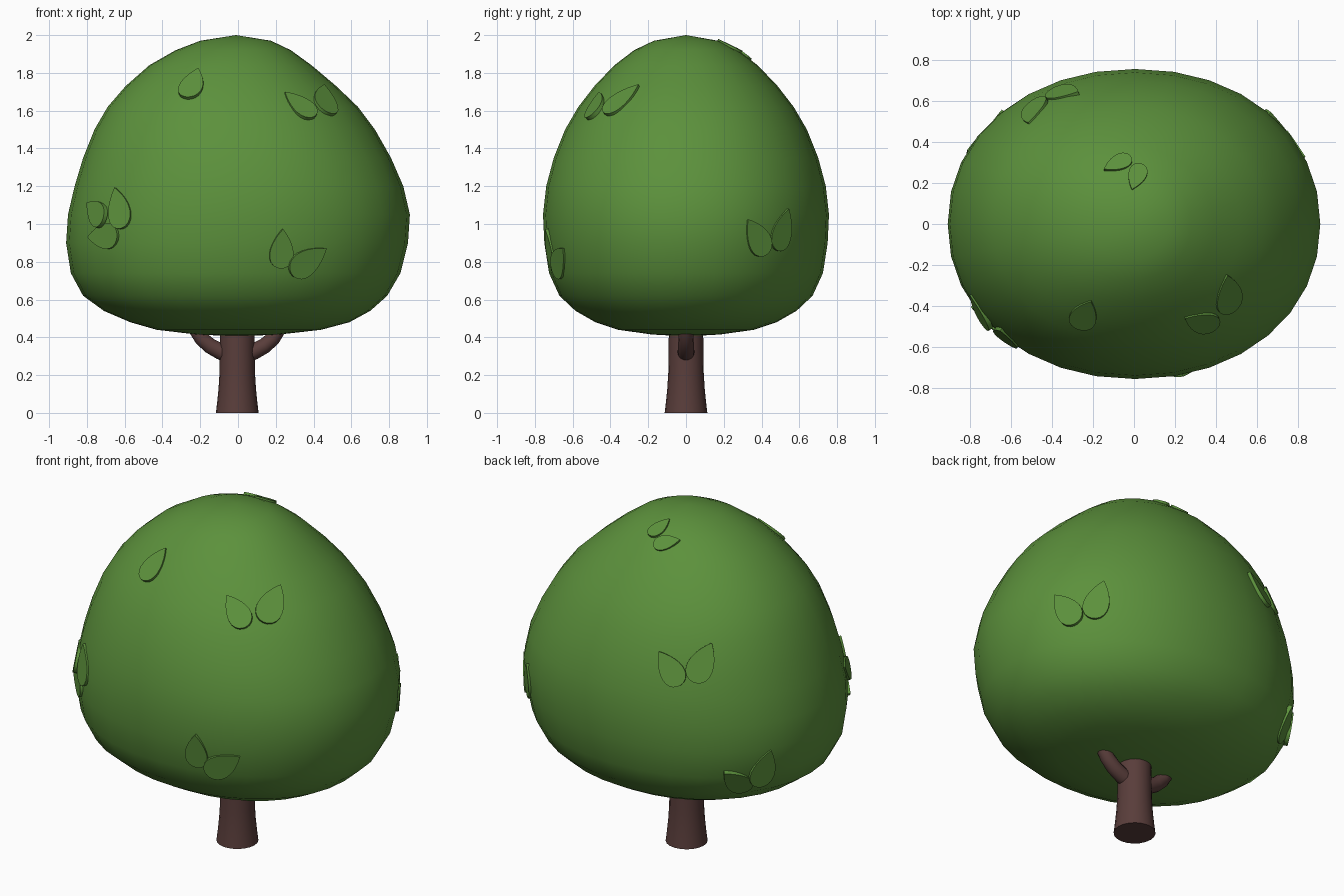
import bpy, bmesh, math
from mathutils import Vector
from mathutils.bvhtree import BVHTree

if "Cube" in bpy.data.objects:
    bpy.data.objects.remove(bpy.data.objects["Cube"])


def material(name, rgb):
    m = bpy.data.materials.new(name)
    m.diffuse_color = (*rgb, 1)
    m.use_nodes = True
    m.node_tree.nodes["Principled BSDF"].inputs["Base Color"].default_value = m.diffuse_color
    return m


GREEN = material("leaf green", (0.107, 0.283, 0.045))
BROWN = material("bark brown", (0.10, 0.047, 0.043))


def add_object(name, bm, mat, angle):
    bmesh.ops.recalc_face_normals(bm, faces=bm.faces)
    me = bpy.data.meshes.new(name)
    bm.to_mesh(me)
    me.materials.append(mat)
    ob = bpy.data.objects.new(name, me)
    bpy.context.collection.objects.link(ob)
    bpy.ops.object.select_all(action='DESELECT')
    ob.select_set(True)
    bpy.context.view_layer.objects.active = ob
    bpy.ops.object.shade_smooth_by_angle(angle=math.radians(angle))
    return ob


def loft(rings, start=None, end=None):
    """Skin closed rings; ends are poles if given, otherwise flat caps."""
    bm = bmesh.new()
    loops = [[bm.verts.new(p) for p in r] for r in rings]
    n = len(loops[0])
    for a, b in zip(loops, loops[1:]):
        for i in range(n):
            j = (i + 1) % n
            bm.faces.new((a[i], a[j], b[j], b[i]))
    for loop, pole in ((loops[0], start), (loops[-1], end)):
        if pole is None:
            bm.faces.new(loop)
        else:
            v = bm.verts.new(pole)
            for i in range(n):
                bm.faces.new((loop[i], loop[(i + 1) % n], v))
    return bm


# Crown: lopsided rounded dome (z, left extent, right extent, depth)
PROFILE = [
    (0.415, .22, .22, .18), (0.44, .43, .44, .36), (0.48, .57, .59, .48),
    (0.54, .71, .70, .585), (0.62, .82, .79, .67), (0.74, .885, .86, .725),
    (0.90, .91, .90, .75), (1.05, .90, .91, .757), (1.20, .865, .875, .74),
    (1.35, .82, .81, .70), (1.50, .76, .725, .64), (1.62, .69, .635, .57),
    (1.73, .595, .52, .485), (1.84, .47, .39, .38), (1.92, .33, .28, .275),
    (1.97, .20, .175, .17)]


def crown_ring(z, left, right, depth, n=32, power=2 / 2.1):
    pts = []
    for i in range(n):
        c, s = math.cos(math.tau * i / n), math.sin(math.tau * i / n)
        c = math.copysign(abs(c) ** power, c)
        s = math.copysign(abs(s) ** power, s)
        pts.append(((right - left) / 2 + c * (right + left) / 2, s * depth, z))
    return pts


crown = loft([crown_ring(*p) for p in PROFILE], (0, 0, 0.405), (-0.01, 0, 2.0))
bmesh.ops.recalc_face_normals(crown, faces=crown.faces)
surface = BVHTree.FromBMesh(crown)
add_object("crown", crown, GREEN, 60)


# Trunk with a flared foot
def circle(centre, radius, u, v, n=20):
    return [Vector(centre) + radius * (math.cos(math.tau * i / n) * Vector(u)
            + math.sin(math.tau * i / n) * Vector(v)) for i in range(n)]


TRUNK = [(0, .113), (.06, .106), (.13, .099), (.21, .094), (.32, .092), (.55, .09)]
add_object("trunk", loft([circle((-.004, 0, z), r, (1, 0, 0), (0, 1, 0))
                          for z, r in TRUNK]), BROWN, 40)

# Two curved branches
PATH = [(.03, .305), (.09, .325), (.145, .355), (.19, .395), (.225, .45), (.25, .52)]
for name, side in (("left_branch", -1), ("right_branch", 1)):
    rings = []
    for i, (x, z) in enumerate(PATH):
        a, b = PATH[max(i - 1, 0)], PATH[min(i + 1, len(PATH) - 1)]
        t = Vector((side * (b[0] - a[0]), 0, b[1] - a[1])).normalized()
        rings.append(circle((side * x - .004, 0, z), .046 - .002 * i,
                            (0, 1, 0), t.cross(Vector((0, 1, 0))), 14))
    add_object(name, loft(rings), BROWN, 40)


# Leaves: thin teardrop plates lying on the crown, aimed along a view direction
def view_axes(azimuth, elevation):
    a, e = math.radians(azimuth), math.radians(elevation)
    right = Vector((math.cos(a), math.sin(a), 0))
    near = Vector((math.sin(a) * math.cos(e), -math.cos(a) * math.cos(e), math.sin(e)))
    return right, near.cross(right), near


def hit(axes, u, v):
    right, up, near = axes
    return surface.ray_cast(right * u + up * v + near * 5, -near)[0]


def leaf(name, axes, tip, base, ratio=.62, n=24):
    tip, base = hit(axes, *tip), hit(axes, *base)
    mid, normal, _, _ = surface.find_nearest((tip + base) / 2)
    along = tip - base
    along = (along - normal * along.dot(normal)).normalized()
    length = (tip - base).length
    across = normal.cross(along)
    rings = []
    for height in (-.014, .009):
        ring = []
        for i in range(n):
            th = math.tau * i / n
            x = math.cos(th) * length / 2
            y = math.sin(th) * abs(math.sin(th / 2)) ** 0.9 * length * ratio * .63
            ring.append(mid + along * x + across * y + normal * height)
        rings.append(ring)
    add_object(name, loft(rings), GREEN, 40)


FRONT, RIGHT, TOP = (0, 0), (90, 0), (0, 90)
FRONT_RIGHT, BACK_LEFT = (35, 23), (215, 23)
LEAVES = [
    ("upper_front_leaf", FRONT, [((-.21, 1.82), (-.27, 1.66))]),
    ("upper_right_leaf", FRONT_RIGHT, [((-.059, 1.358), (.048, 1.187)),
                                       ((.228, 1.412), (.135, 1.212))]),
    ("left_leaf", FRONT, [((-.645, 1.19), (-.605, .975)),
                          ((-.785, .93), (-.63, .94)),
                          ((-.795, 1.11), (-.69, 1.01))]),
    ("lower_front_leaf", FRONT, [((.235, .975), (.225, .765)),
                                 ((.465, .87), (.275, .74))]),
    ("right_side_leaf", RIGHT, [((.325, 1.025), (.42, .84)),
                                ((.535, 1.08), (.475, .86))]),
    ("top_leaf", TOP, [((-.146, .26), (-.015, .325)),
                       ((-.01, .166), (.035, .29))]),
    ("back_leaf", BACK_LEFT, [((-.144, 1.059), (-.027, .877)),
                              ((.139, 1.107), (.037, .895))]),
    ("lower_back_leaf", BACK_LEFT, [((.203, .417), (.335, .305)),
                                    ((.455, .524), (.375, .335))]),
]
for name, view, group in LEAVES:
    for k, (tip, base) in enumerate(group):
        leaf(f"{name}_{k + 1}", view_axes(*view), tip, base)
